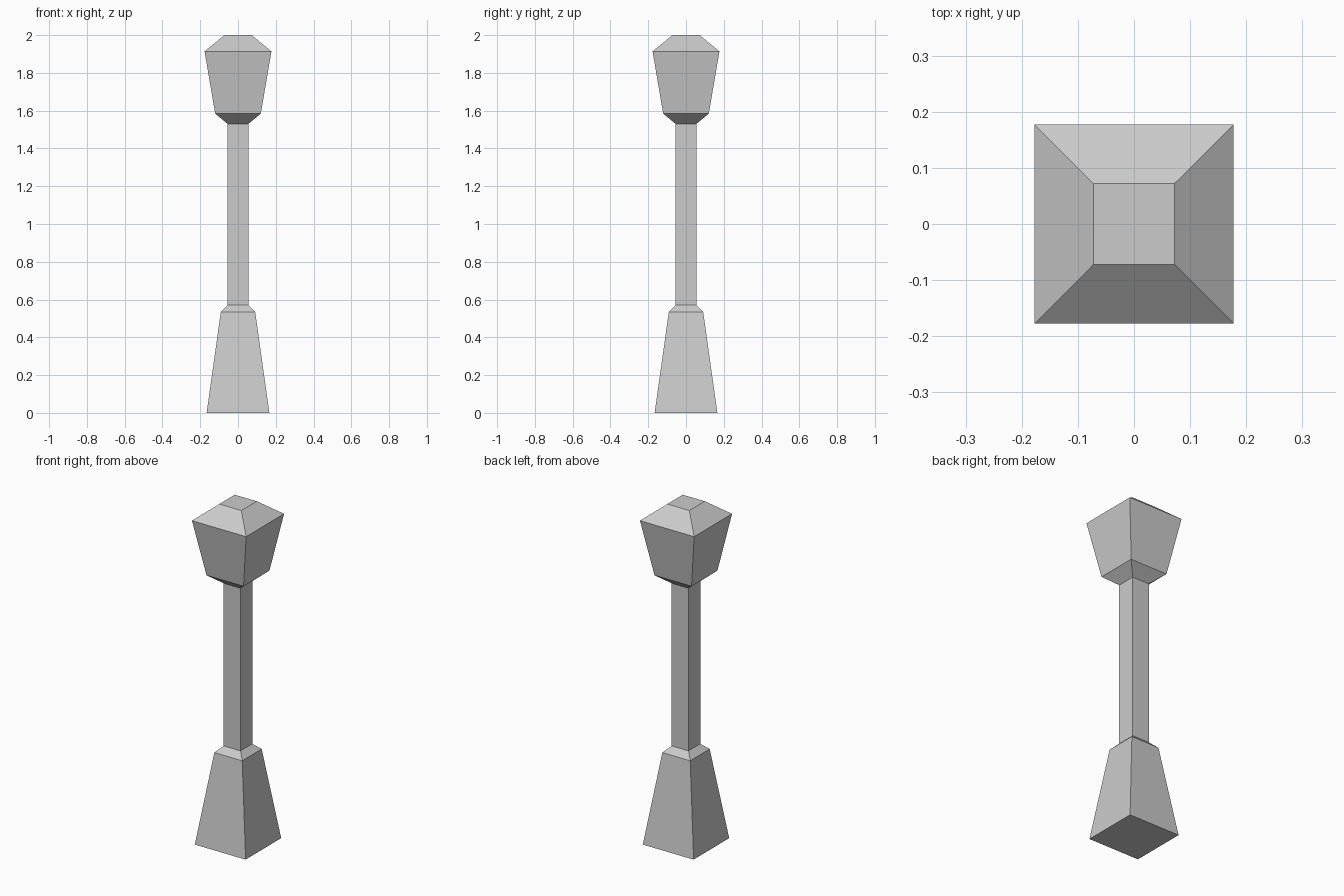
import bpy, bmesh

if "Cube" in bpy.data.objects:
    bpy.data.objects.remove(bpy.data.objects["Cube"])


def square_loft(name, profile, cap_bottom=False, cap_top=False):
    """Stack square rings given as (half_width, z) and skin them with flat faces."""
    bm = bmesh.new()
    rings = [[bm.verts.new((sx * h, sy * h, z))
              for sx, sy in ((-1, -1), (1, -1), (1, 1), (-1, 1))]
             for h, z in profile]
    for low, high in zip(rings, rings[1:]):
        for i in range(4):
            j = (i + 1) % 4
            bm.faces.new((low[i], low[j], high[j], high[i]))
    if cap_bottom:
        bm.faces.new(rings[0][::-1])
    if cap_top:
        bm.faces.new(rings[-1])
    mesh = bpy.data.meshes.new(name)
    bm.to_mesh(mesh)
    bm.free()
    obj = bpy.data.objects.new(name, mesh)
    bpy.context.collection.objects.link(obj)
    return obj


# Joint between base and post, and between post and lamp head
POST_HALF, POST_LOW, POST_HIGH = 0.055, 0.57, 1.53

# Tapered foot with a sloped shoulder
square_loft("base", [(0.166, 0), (0.091, 0.535), (POST_HALF, POST_LOW)], cap_bottom=True)

# Straight square post
square_loft("post", [(POST_HALF, POST_LOW), (POST_HALF, POST_HIGH)])

# Flared lamp head with a sloped roof
square_loft("lamp_head", [(POST_HALF, POST_HIGH), (0.121, 1.585),
                          (0.177, 1.914), (0.072, 2.0)], cap_top=True)
